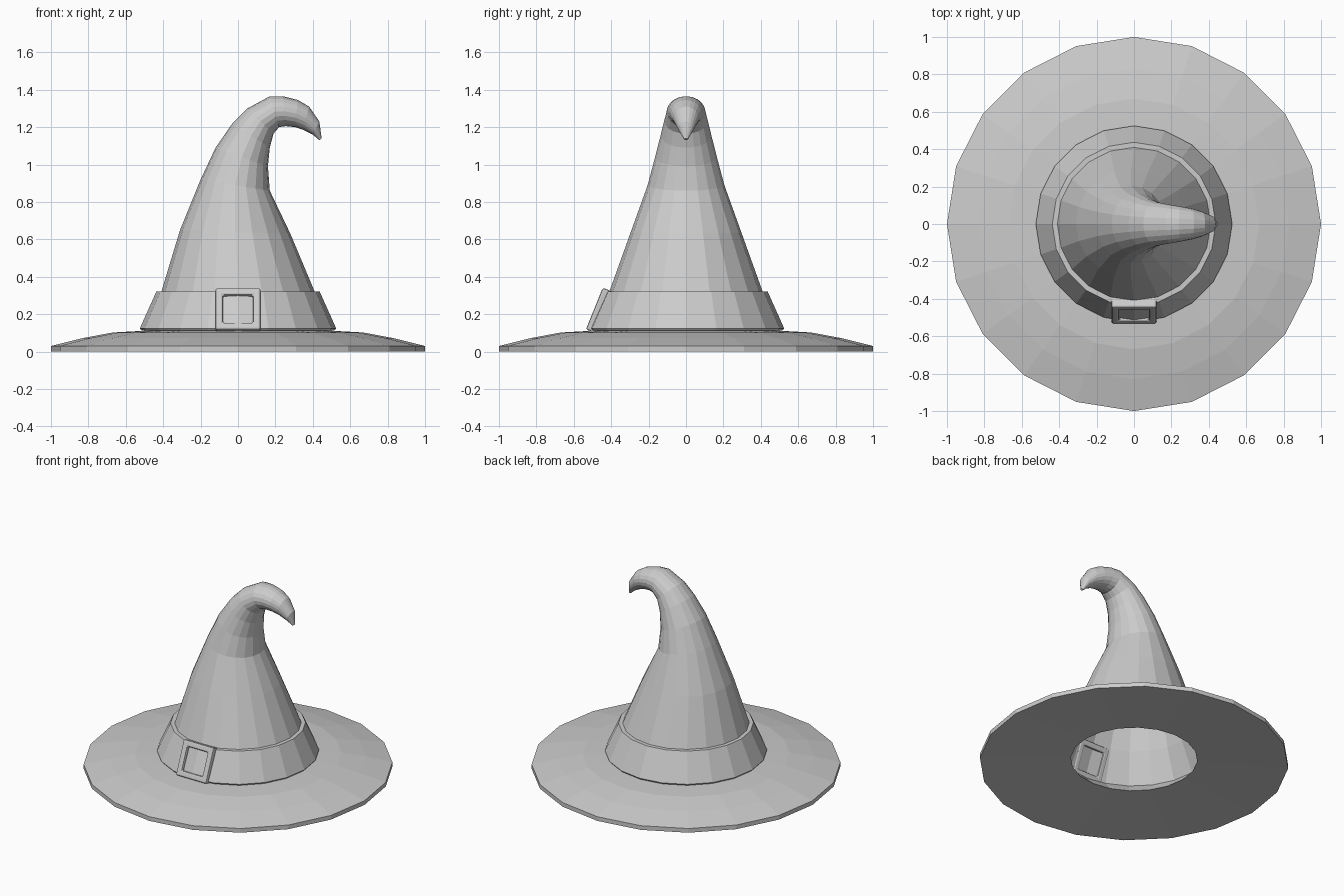
import bpy, bmesh
from math import cos, sin, pi, radians

if "Cube" in bpy.data.objects:
    bpy.data.objects.remove(bpy.data.objects["Cube"])

SIDES = 20


def make_object(name, verts, faces):
    mesh = bpy.data.meshes.new(name)
    mesh.from_pydata(verts, [], faces)
    bm = bmesh.new()
    bm.from_mesh(mesh)
    bmesh.ops.recalc_face_normals(bm, faces=bm.faces)
    bm.to_mesh(mesh)
    bm.free()
    obj = bpy.data.objects.new(name, mesh)
    bpy.context.collection.objects.link(obj)
    return obj


def bridge(rings, count, closed):
    faces = []
    for i in range(rings if closed else rings - 1):
        a, b = i * count, (i + 1) % rings * count
        for j in range(count):
            k = (j + 1) % count
            faces.append((a + j, a + k, b + k, b + j))
    return faces


def lathe(name, profile):
    verts = [(r * cos(2 * pi * j / SIDES), r * sin(2 * pi * j / SIDES), z)
             for r, z in profile for j in range(SIDES)]
    return make_object(name, verts, bridge(len(profile), SIDES, True))


# Brim: sloping disc with a flared head opening
lathe("brim", [(1, 0), (1, .03), (.83, .072), (.67, .102), (.49, .112), (.41, .03)])

# Band: tapered ring with a small lower bevel
lathe("band", [(.49, .112), (.515, .112), (.525, .124), (.437, .32), (.405, .32)])

# Crown: rings given by left x,z, right x,z and half width, bending to the tip
rings = [
    (-.49, .112, .49, .112, .49), (-.41, .32, .41, .32, .41),
    (-.31, .65, .28, .63, .295), (-.20, .92, .17, .86, .205),
    (-.12, 1.09, .16, .99, .165), (-.03, 1.22, .17, 1.09, .136),
    (.05, 1.30, .19, 1.165, .117), (.17, 1.365, .22, 1.20, .103),
    (.24, 1.365, .255, 1.205, .094), (.32, 1.345, .305, 1.20, .082),
    (.38, 1.31, .35, 1.185, .066), (.435, 1.23, .40, 1.16, .042),
    (.447, 1.14, .435, 1.13, .01)]
verts = []
for lx, lz, rx, rz, w in rings:
    for j in range(SIDES):
        a = 2 * pi * j / SIDES
        t = (1 + cos(a)) / 2
        verts.append((lx + (rx - lx) * t, w * sin(a), lz + (rz - lz) * t))
faces = bridge(len(rings), SIDES, False)
faces.append(tuple(range(len(verts) - SIDES, len(verts))))
make_object("crown", verts, faces)

# Buckle: square frame leaning with the band
verts = [(h * sx, y, h * sz)
         for h, y in ((.12, 0), (.08, 0), (.08, .065), (.12, .065))
         for sx, sz in ((-1, -1), (1, -1), (1, 1), (-1, 1))]
buckle = make_object("buckle", verts, bridge(4, 4, True))
buckle.location = (0, -.49, .23)
buckle.rotation_euler.x = radians(-22)
bevel = buckle.modifiers.new("bevel", 'BEVEL')
bevel.width = .01
bevel.segments = 2
bevel.limit_method = 'ANGLE'
